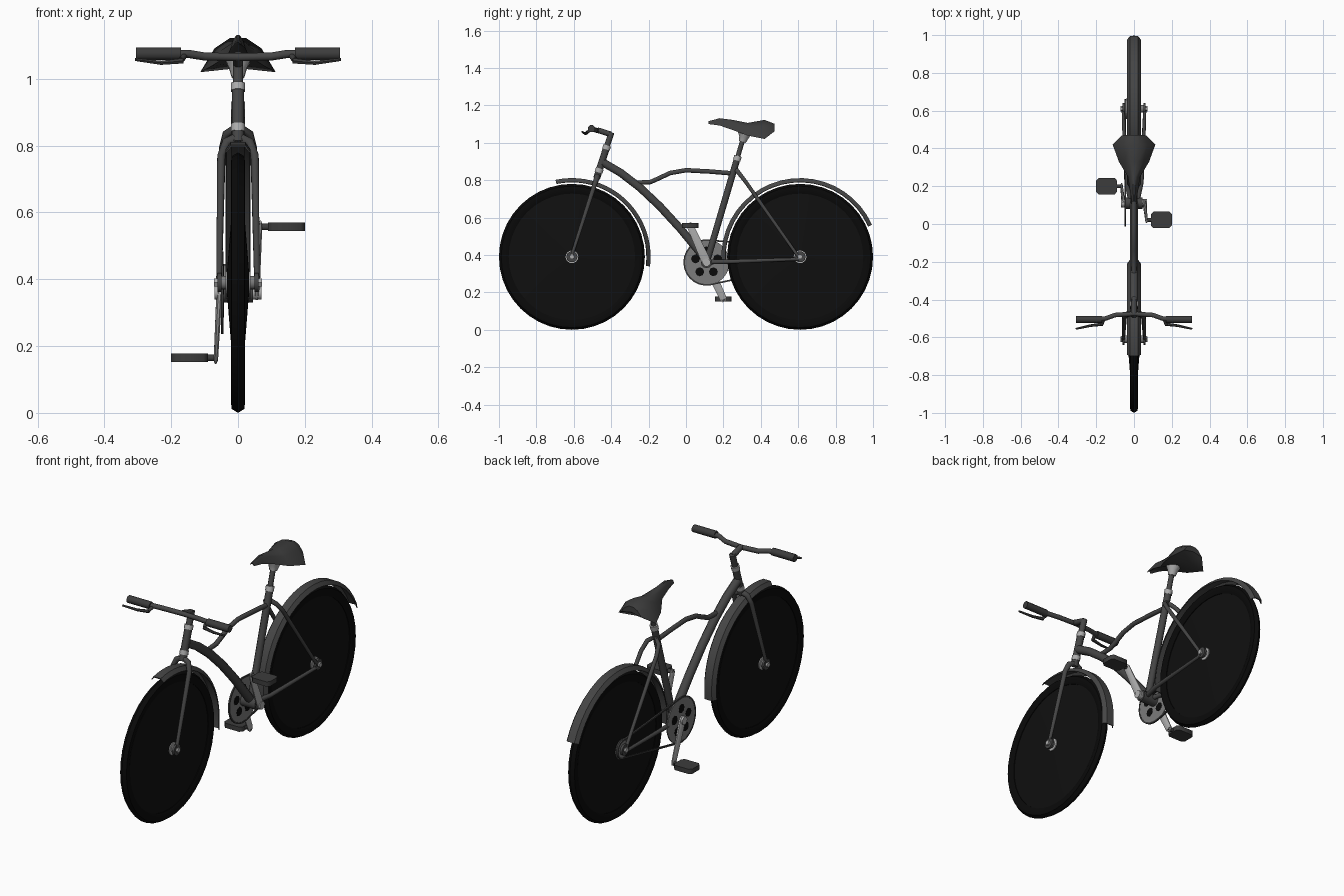
import bpy, bmesh, math
from mathutils import Vector

if "Cube" in bpy.data.objects:
    bpy.data.objects.remove(bpy.data.objects["Cube"])


def mat(name, v):
    m = bpy.data.materials.new(name)
    m.diffuse_color = (v, v, v, 1)
    m.use_nodes = True
    m.node_tree.nodes["Principled BSDF"].inputs["Base Color"].default_value = m.diffuse_color
    return m


TYRE = mat("tyre black", 0.003)
SPOKE = mat("wheel black", 0.005)
FRAME = mat("frame dark grey", 0.06)
DARK = mat("fitting dark grey", 0.045)
SILVER = mat("silver", 0.42)
STEEL = mat("dull steel", 0.2)


def make(name, verts, faces, m):
    me = bpy.data.meshes.new(name)
    me.from_pydata([tuple(v) for v in verts], [], faces)
    bm = bmesh.new()
    bm.from_mesh(me)
    bmesh.ops.recalc_face_normals(bm, faces=bm.faces)
    bm.to_mesh(me)
    bm.free()
    me.materials.append(m)
    ob = bpy.data.objects.new(name, me)
    bpy.context.collection.objects.link(ob)
    return ob


def loft(name, rings, m, closed=False):
    """Skin equal-length rings; cap the ends unless the loft closes on itself."""
    n, k = len(rings[0]), len(rings)
    faces = []
    for i in range(k if closed else k - 1):
        a, b = i * n, ((i + 1) % k) * n
        faces += [(a + j, a + (j + 1) % n, b + (j + 1) % n, b + j) for j in range(n)]
    if not closed:
        faces += [tuple(range(n)), tuple(range((k - 1) * n, k * n))]
    return make(name, [v for r in rings for v in r], faces, m)


def tube(name, pts, r, m, ref=(1, 0, 0), n=8, squash=1.0, closed=False):
    """Sweep a round or flattened section along a path; r is a number or a list."""
    pts, ref, k = [Vector(p) for p in pts], Vector(ref), len(pts)
    rings = []
    for i, p in enumerate(pts):
        if closed:
            t = pts[(i + 1) % k] - pts[i - 1]
        else:
            t = pts[min(i + 1, k - 1)] - pts[max(i - 1, 0)]
        t.normalize()
        u = (ref - t * ref.dot(t)).normalized()
        v = t.cross(u)
        rad = r[i] if isinstance(r, (list, tuple)) else r
        rings.append([p + rad * (math.cos(a) * squash * u + math.sin(a) * v)
                      for a in [2 * math.pi * (j + .5) / n for j in range(n)]])
    return loft(name, rings, m, closed)


def spin(name, prof, y, z, m, a0=0, a1=360, n=40):
    """Turn a closed (x, radius) section about the x axis, fully or partly."""
    full = a1 - a0 == 360
    rings = []
    for i in range(n if full else n + 1):
        a = math.radians(a0 + (a1 - a0) * i / n)
        rings.append([(x, y + r * math.cos(a), z + r * math.sin(a)) for x, r in prof])
    return loft(name, rings, m, full)


def disc(name, x0, x1, r, y, z, m, n=16):
    ring = [(y + r * math.cos(2 * math.pi * i / n), z + r * math.sin(2 * math.pi * i / n)) for i in range(n)]
    return loft(name, [[(x, a, b) for a, b in ring] for x in (x0, x1)], m)


# Wheels, hubs and mudguards
for end, y, a0, a1 in (("front", -.61, -7, 102), ("rear", .61, 24, 184)):
    z = .39
    spin(end + "_tyre", [(0, .39), (.019, .378), (.021, .36), (.012, .338),
                         (-.012, .338), (-.021, .36), (-.019, .378)], y, z, TYRE)
    spin(end + "_spoke_disc", [(.008, .342), (.034, .02), (-.034, .02), (-.008, .342)], y, z, SPOKE)
    disc(end + "_hub", -.05, .05, .02, y, z, STEEL)
    for s in (-1, 1):
        disc(end + "_hub_flange", s * .03, s * .038, .034, y, z, SILVER)
        disc(end + "_dropout", s * .05, s * .062, .03, y, z, FRAME, 10)
        disc(end + "_axle_nut", s * .062, s * .072, .014, y, z, SILVER, 6)
    spin(end + "_mudguard", [(-.037, .400), (-.022, .421), (.022, .421), (.037, .400),
                             (.034, .398), (.02, .415), (-.02, .415), (-.034, .398)], y, z, FRAME, a0, a1, 20)


def steer(z):
    """Point on the steering axis at a height."""
    return (0, -.615 + (z - .385) * .323, z)


def seat_line(z):
    """Point on the seat tube axis at a height."""
    return (0, .11 + (z - .36) * .295, z)


def at(p, x):
    return (x, p[1], p[2])


# Fork, head tube and stem
tube("fork", [at(steer(.385), -.057), at(steer(.77), -.05), at(steer(.81), -.035), steer(.825),
              at(steer(.81), .035), at(steer(.77), .05), at(steer(.385), .057)],
     [.009, .013, .015, .017, .015, .013, .009], FRAME, (0, 1, 0))
tube("head_tube", [steer(.81), steer(.97)], .02, FRAME)
tube("stem_post", [steer(.96), steer(1.055)], .017, FRAME)
for z in (.852, .975):
    tube("head_ring", [steer(z - .011), steer(z + .011)], .023, SILVER)
tube("stem", [steer(1.045), (0, -.475, 1.068)], .016, FRAME)

# Handlebar, grips and brake levers
tube("handlebar", [(-.2, -.505, 1.075), (-.15, -.5, 1.075), (-.1, -.482, 1.067), (0, -.475, 1.065),
                   (.1, -.482, 1.067), (.15, -.5, 1.075), (.2, -.505, 1.075)], .013, FRAME, (0, 0, 1))
for s in (-1, 1):
    tube("grip", [(s * .17, -.505, 1.075), (s * .306, -.505, 1.075)], .02, DARK, (0, 0, 1))
    tube("brake_mount", [(s * .16, -.505, 1.07), (s * .17, -.53, 1.056)], .009, DARK)
    tube("brake_lever", [(s * .165, -.53, 1.054), (s * .23, -.538, 1.048), (s * .308, -.555, 1.058)],
         [.009, .007, .005], DARK, (0, 0, 1), 6)

# Main frame tubes
tube("down_tube", [(0, -.445, .895), (0, -.35, .84), (0, -.246, .76), (0, -.14, .66),
                   (0, -.03, .54), (0, .11, .37)], .023, FRAME)
tube("top_tube", [(0, -.28, .785), (0, -.19, .79), (0, -.14, .812), (0, -.086, .838), (0, 0, .853),
                  (0, .128, .846), (0, .262, .835)], .013, FRAME)
tube("seat_tube", [seat_line(.36), seat_line(.91)], .019, FRAME)
tube("seat_post", [seat_line(.9), seat_line(1.04)], .014, FRAME)
tube("seat_ring", [seat_line(.905), seat_line(.93)], .022, SILVER)
tube("seat_stays", [(-.057, .605, .385), (-.047, .32, .79), (-.035, .285, .835), (0, .265, .86),
                    (.035, .285, .835), (.047, .32, .79), (.057, .605, .385)],
     [.009, .011, .012, .013, .012, .011, .009], FRAME, (0, 1, 1))
for s in (-1, 1):
    tube("chain_stay", [(s * .015, .11, .362), (s * .04, .22, .364), (s * .057, .605, .378)],
         [.014, .012, .009], FRAME)

# Saddle lofted from nose to tail
rings = []
for y, w, top, edge in ((.12, .012, 1.115, 1.1), (.18, .022, 1.131, 1.092), (.25, .032, 1.122, 1.068),
                        (.33, .08, 1.106, 1.038), (.42, .113, 1.122, 1.02), (.472, .06, 1.102, 1.06)):
    mid = top - .3 * (top - edge)
    rings.append([(-w, y, edge), (-.62 * w, y, mid), (-.22 * w, y, top), (.22 * w, y, top),
                  (.62 * w, y, mid), (w, y, edge), (0, y, edge + .012)])
loft("saddle", rings, DARK)
tube("saddle_clamp", [(0, .302, 1.005), (0, .31, 1.03), (0, .315, 1.065)], [.02, .028, .045], SILVER)

# Cranks and pedals
CY, CZ = .11, .36
disc("bottom_bracket", -.045, .045, .03, CY, CZ, FRAME, 12)
for s, y, z in ((1, .022, .557), (-1, .2, .165)):
    disc("crank_cap", s * .045, s * .07, .022, CY, CZ, SILVER, 10)
    tube("crank_arm", [(s * .056, CY + (CY - y) * .08, CZ + (CZ - z) * .08), (s * .056, CY, CZ),
                       (s * .066, y, z), (s * .067, y + (y - CY) * .07, z + (z - CZ) * .07)],
         [.018, .027, .02, .012], SILVER, squash=.35)
    tube("pedal_axle", [(s * .06, y, z), (s * .095, y, z)], .011, DARK, (0, 0, 1))
    outline = [(-.055, -.03), (-.042, -.044), (.042, -.044), (.055, -.03),
               (.055, .03), (.042, .044), (-.042, .044), (-.055, .03)]
    loft("pedal", [[(s * .145 + a, y + b, z + h) for a, b in outline] for h in (-.013, .013)], DARK)

# Chainring with dark openings, rear sprockets and chain
disc("chainring", -.05, -.044, .122, CY, CZ, STEEL, 32)
for i in range(5):
    a = 2 * math.pi * (i + .25) / 5
    disc("chainring_opening", -.0515, -.0425, .024, CY + .062 * math.cos(a), CZ + .062 * math.sin(a), TYRE, 8)
for x, r in ((-.047, .045), (-.04, .055)):
    disc("rear_sprocket", x - .002, x + .002, r, .61, .39, STEEL, 20)
path = [(-.047, CY + .12 * math.cos(a), CZ + .12 * math.sin(a))
        for a in [math.radians(80 + 200 * i / 14) for i in range(15)]]
path += [(-.047, .61 + .047 * math.cos(a), .39 + .047 * math.sin(a))
         for a in [math.radians(-80 + 160 * i / 8) for i in range(9)]]
tube("chain", path, .006, DARK, n=4, closed=True)

# Soften the round parts, keep hard edges
for ob in bpy.context.scene.objects:
    ob.select_set(ob.type == 'MESH')
    bpy.context.view_layer.objects.active = ob
bpy.ops.object.shade_smooth_by_angle(angle=math.radians(48))
